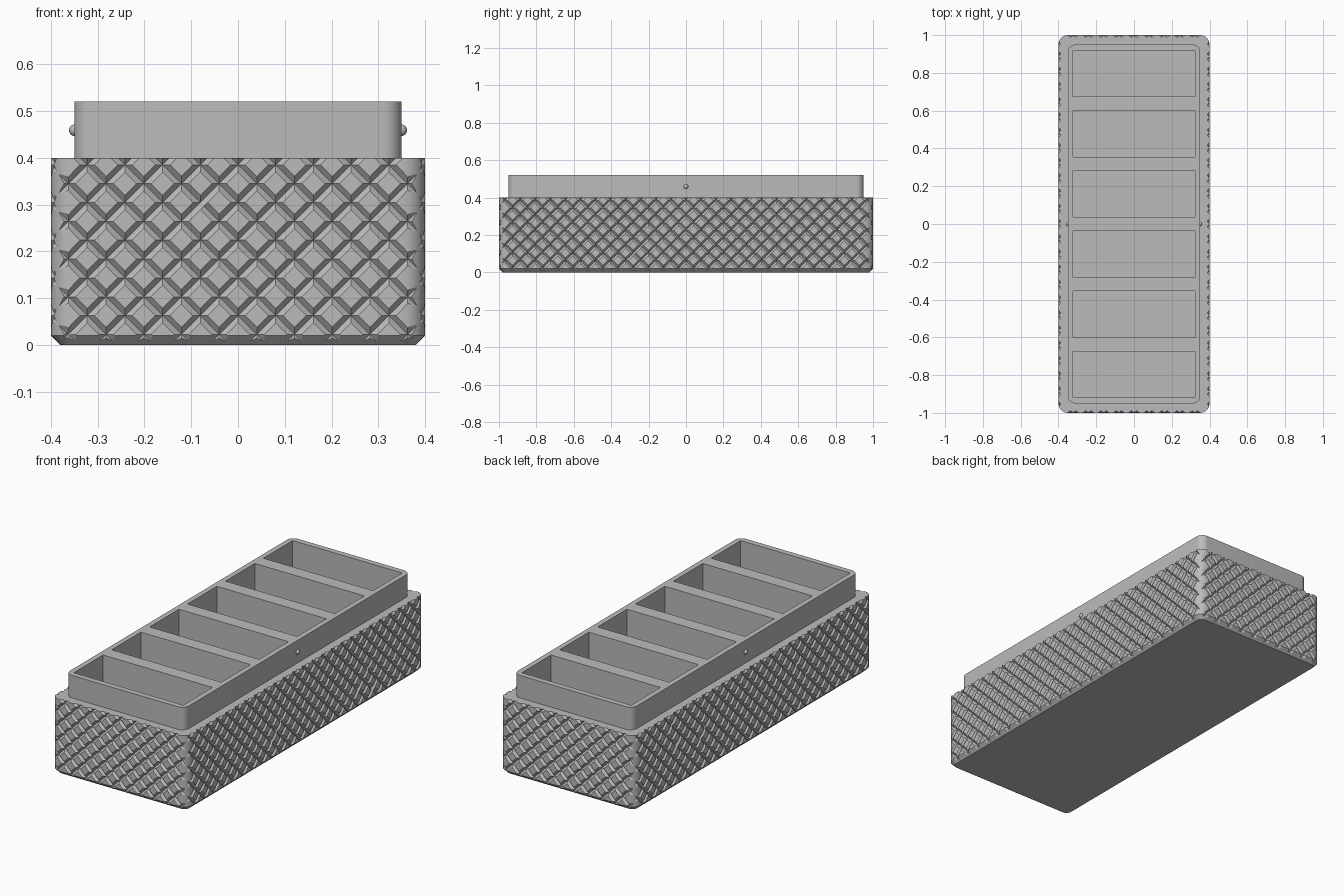
import bpy, bmesh, math
from mathutils import Vector, Matrix

old = bpy.data.objects.get("Cube")
if old:
    bpy.data.objects.remove(old, do_unlink=True)

grey = bpy.data.materials.new("plain_grey")
grey.use_nodes = True
grey.diffuse_color = (0.5, 0.5, 0.5, 1)
grey.node_tree.nodes["Principled BSDF"].inputs["Base Color"].default_value = (0.5, 0.5, 0.5, 1)


def finish(name, bm):
    bmesh.ops.recalc_face_normals(bm, faces=bm.faces)
    mesh = bpy.data.meshes.new(name)
    bm.to_mesh(mesh)
    bm.free()
    mesh.materials.append(grey)
    obj = bpy.data.objects.new(name, mesh)
    bpy.context.collection.objects.link(obj)
    return obj


def rounded_block(name, levels, steps=10):
    """Loft rounded rectangles given as (half_x, half_y, radius, z)."""
    bm = bmesh.new()
    rings = []
    for hx, hy, r, z in levels:
        ring = []
        for q, (sx, sy) in enumerate([(1, 1), (-1, 1), (-1, -1), (1, -1)]):
            for i in range(steps + 1):
                a = math.pi / 2 * (q + i / steps)
                ring.append(bm.verts.new((sx * (hx - r) + r * math.cos(a),
                                          sy * (hy - r) + r * math.sin(a), z)))
        rings.append(ring)
    for lo, hi in zip(rings, rings[1:]):
        for i in range(len(lo)):
            j = (i + 1) % len(lo)
            bm.faces.new((lo[i], lo[j], hi[j], hi[i]))
    bm.faces.new(rings[0][::-1])
    bm.faces.new(rings[-1])
    return finish(name, bm)


def boolean(target, tool, operation):
    mod = target.modifiers.new("boolean", 'BOOLEAN')
    mod.operation = operation
    mod.solver = 'MANIFOLD'
    mod.object = tool
    bpy.context.view_layer.objects.active = target
    bpy.ops.object.modifier_apply(modifier=mod.name)
    bpy.data.objects.remove(tool, do_unlink=True)


# Diagonal V grooves
PITCH, NODE_Z, MID_Z = 0.0806, 0.385, 0.2
DEPTH, HALF_WIDTH, OUT = 0.012, 0.011, 0.01


def groove_cutter(normal, half_width, distance, slope):
    """Parallel prisms on two opposite walls, all leaning one way."""
    bm = bmesh.new()
    up = Vector((0, 0, 1))
    for side in (1, -1):
        n = normal * side
        u = up.cross(n)
        along = (u + slope * up).normalized()
        across = n.cross(along)
        wide = HALF_WIDTH * (DEPTH + OUT) / DEPTH
        section = [n * -DEPTH, n * OUT + across * wide, n * OUT - across * wide]
        count = math.ceil((half_width + 0.25) / PITCH)
        for k in range(-count, count + 1):
            offset = k * PITCH + slope * (MID_Z - NODE_Z)
            centre = n * distance + u * offset + up * MID_Z
            a, b = [[bm.verts.new(centre + along * t + p) for p in section] for t in (-0.4, 0.4)]
            bm.faces.new(a[::-1])
            bm.faces.new(b)
            for i in range(3):
                j = (i + 1) % 3
                bm.faces.new((a[i], a[j], b[j], b[i]))
    return finish("groove_cutter", bm)


# Outer body with chamfered foot
box = rounded_block("compartment_box", [(0.38, 0.98, 0.03, 0), (0.4, 1, 0.05, 0.02),
                                        (0.4, 1, 0.05, 0.4)])
for lean in (1, -1):
    boolean(box, groove_cutter(Vector((0, 1, 0)), 0.4, 1, lean), 'DIFFERENCE')
    boolean(box, groove_cutter(Vector((1, 0, 0)), 1, 0.4, lean), 'DIFFERENCE')

# Raised inner collar
collar = rounded_block("collar", [(0.35, 0.95, 0.04, 0.2), (0.35, 0.95, 0.04, 0.52)])
boolean(box, collar, 'UNION')

# Six compartments
bm = bmesh.new()
for i in range(6):
    bmesh.ops.create_cube(bm, size=1, matrix=Matrix.Translation((0, (i - 2.5) * 0.3187, 0.34))
                          @ Matrix.Diagonal((0.644, 0.246, 0.6, 1)))
boolean(box, finish("pocket_cutter", bm), 'DIFFERENCE')

# Catch nubs on the collar sides
nubs = []
for name, x in (("left_nub", 0.349), ("right_nub", -0.349)):
    bm = bmesh.new()
    bmesh.ops.create_uvsphere(bm, u_segments=20, v_segments=12, radius=0.0125,
                              matrix=Matrix.Translation((x, 0, 0.459)))
    nubs.append(finish(name, bm))

# Smooth rounded corners, keep edges crisp
bpy.ops.object.select_all(action='DESELECT')
for obj in [box] + nubs:
    obj.select_set(True)
bpy.context.view_layer.objects.active = box
bpy.ops.object.shade_smooth_by_angle(angle=math.radians(30))
